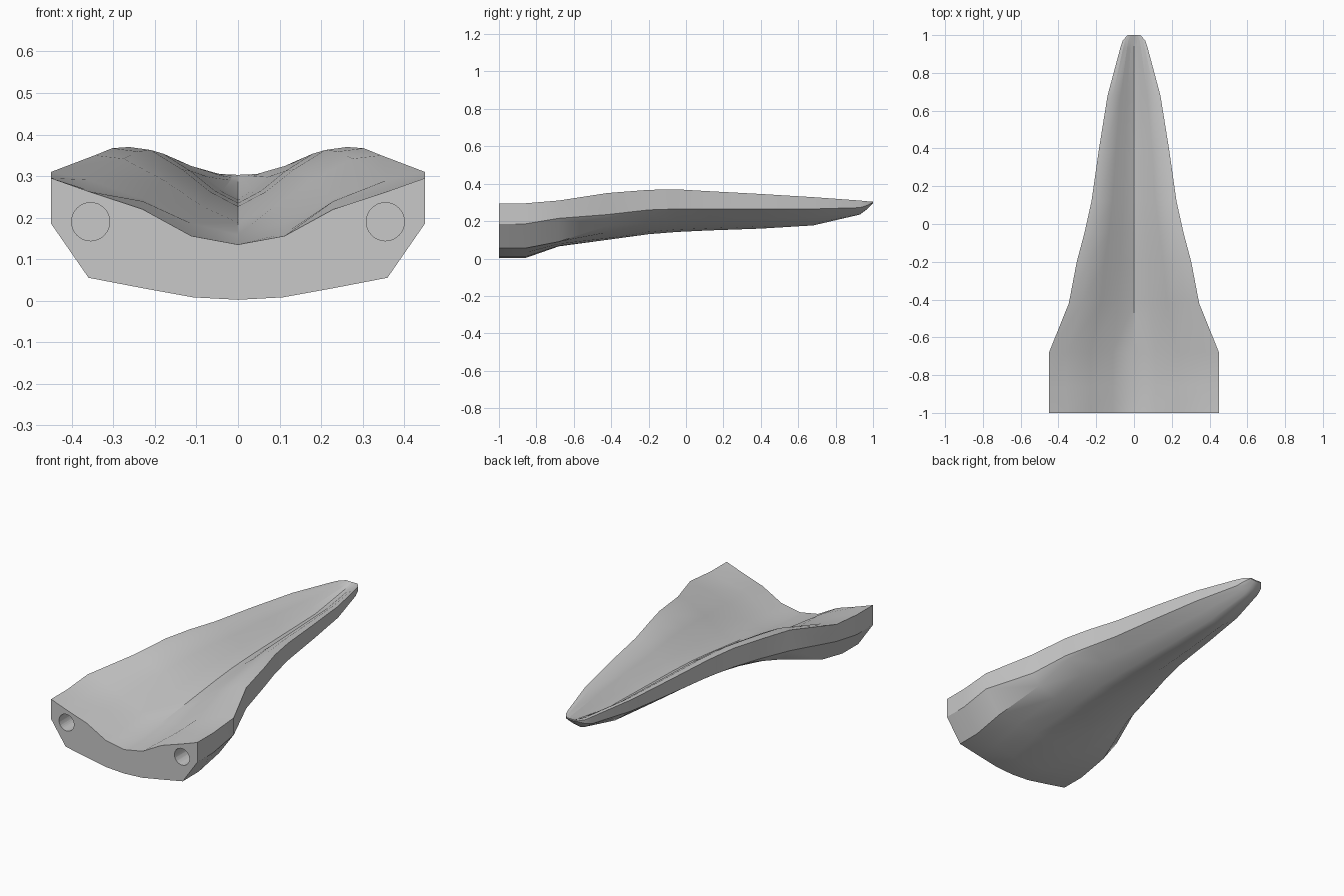
import bpy
import bmesh
from math import radians

default_cube = bpy.data.objects.get("Cube")
if default_cube:
    bpy.data.objects.remove(default_cube, do_unlink=True)

# Single matte grey
grey = bpy.data.materials.new("matte grey")
grey.use_nodes = True
grey.diffuse_color = (0.58, 0.58, 0.58, 1)
grey.node_tree.nodes["Principled BSDF"].inputs["Base Color"].default_value = (0.58, 0.58, 0.58, 1)

# Cross-sections along the length:
# y, half width, rim z, valley z, shoulder z, chine width ratio, chine z, keel z
STATIONS = [
    (-1.0, .45, .295, .135, .185, .80, .055, .002),
    (-.86, .45, .295, .14, .185, .80, .055, .002),
    (-.68, .45, .31, .158, .215, .80, .09, .065),
    (-.42, .345, .35, .188, .235, .87, .175, .10),
    (-.2, .303, .367, .213, .26, .95, .243, .13),
    (-.05, .263, .37, .227, .265, .97, .26, .142),
    (.12, .225, .36, .235, .265, .97, .2605, .15),
    (.4, .185, .345, .242, .265, .97, .261, .16),
    (.68, .14, .328, .248, .265, .97, .261, .177),
    (.93, .073, .31, .284, .272, .96, .269, .235),
    (.97, .06, .306, .294, .284, .96, .281, .265),
    (1.0, .035, .304, .303, .300, .96, .299, .297),
]
# Fraction across the surface, rise at the front end, rise behind it
DISH = [(0, 0, 0), (.25, .13, .24), (.51, .53, .62), (.8, .80, .95)]
HULL = [(.64, .53), (.3, .11)]


def half_section(station):
    """Points from valley over the rim and down to the keel on the left side."""
    y, width, rim, valley, shoulder, ratio, chine, keel = station
    blend = min(max((y + .9) / .45, 0), 1)
    points = []
    for t, front, rear in DISH:
        rise = front + blend * (rear - front)
        points.append((t * width, y, valley + rise * (rim - valley)))
    # Swelling just behind the front edge
    if -.9 < y < -.8:
        x, y, z = points[2]
        points[2] = (x, y, z + .016)
    points += [(width, y, rim), (width, y, shoulder), (width * ratio, y, chine)]
    points += [(t * width * ratio, y, keel + rise * (chine - keel)) for t, rise in HULL]
    points.append((0, y, keel))
    return points


def full_ring(station):
    half = half_section(station)
    mirrored = [(-x, y, z) for x, y, z in reversed(half[1:-1])]
    return half + mirrored


# Lofted body
bm = bmesh.new()
rings = [[bm.verts.new(p) for p in full_ring(s)] for s in STATIONS]
count = len(rings[0])
for ring, following in zip(rings, rings[1:]):
    for i in range(count):
        j = (i + 1) % count
        bm.faces.new((ring[i], ring[j], following[j], following[i]))
bm.faces.new(rings[0])
bm.faces.new(rings[-1])
bmesh.ops.recalc_face_normals(bm, faces=bm.faces)

# Fan of creases at the tip, and the crease along the valley
fan = {0, 1, 2, 3, count - 1, count - 2, count - 3}
for ring, following in zip(rings, rings[1:]):
    y = ring[0].co.y
    for i in range(count):
        if (i in fan and y > .6) or (i == 0 and y > -.3):
            bm.edges.get((ring[i], following[i])).smooth = False

mesh = bpy.data.meshes.new("body")
bm.to_mesh(mesh)
bm.free()
body = bpy.data.objects.new("body", mesh)
bpy.context.collection.objects.link(body)
mesh.materials.append(grey)

# Two round sockets in the front face
for side, x in (("left", .355), ("right", -.355)):
    bpy.ops.mesh.primitive_cylinder_add(
        vertices=32, radius=.046, depth=.4, location=(x, -1, .19),
        rotation=(radians(90), 0, 0))
    cutter = bpy.context.object
    cutter.name = side + "_socket_cutter"
    cutter.hide_render = True
    cutter.data.materials.append(grey)
    cut = body.modifiers.new(side + " socket", "BOOLEAN")
    cut.operation = "DIFFERENCE"
    cut.solver = "EXACT"
    cut.object = cutter
    bpy.ops.object.select_all(action="DESELECT")
    body.select_set(True)
    bpy.context.view_layer.objects.active = body
    bpy.ops.object.modifier_apply(modifier=cut.name)
    bpy.data.objects.remove(cutter, do_unlink=True)

# Smooth surfaces with sharp rim, shoulder and sockets
bpy.ops.object.shade_smooth_by_angle(angle=radians(30))
